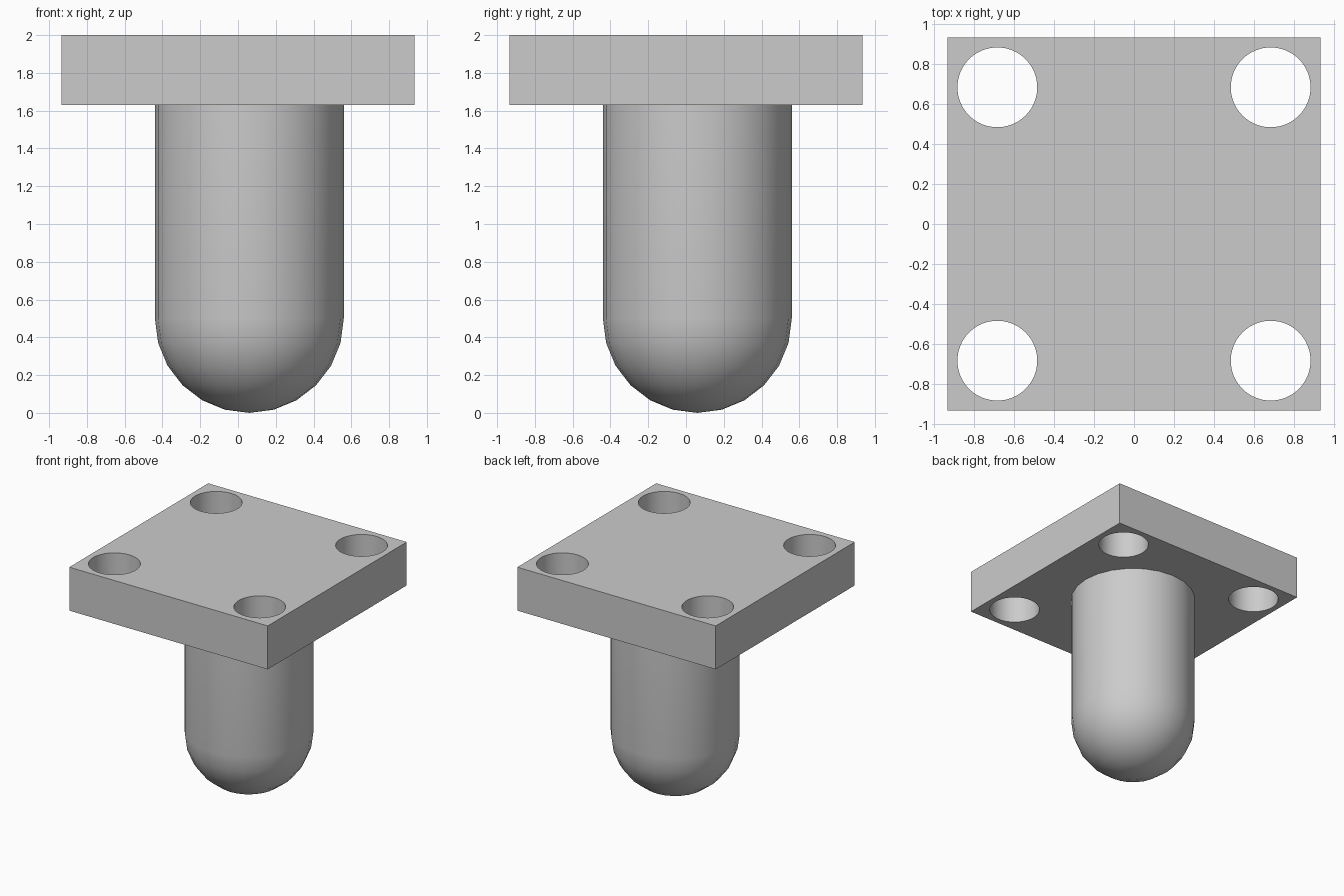
import bpy
import bmesh
from math import sin, cos, pi, radians
from mathutils import Matrix, Vector

if "Cube" in bpy.data.objects:
    bpy.data.objects.remove(bpy.data.objects["Cube"], do_unlink=True)

HALF, TOP, UNDER = 0.935, 2.0, 1.63   # plate half width, top and underside heights
HOLE_R, HOLE_POS = 0.2, 0.685
POST_R, POST_POS = 0.5, 0.06

grey = bpy.data.materials.new("plain_grey")
grey.use_nodes = True
colour = (0.6, 0.6, 0.6, 1)
grey.diffuse_color = colour
grey.node_tree.nodes["Principled BSDF"].inputs["Base Color"].default_value = colour


def finish(name, bm):
    """Turn a bmesh into a named grey object."""
    bmesh.ops.recalc_face_normals(bm, faces=bm.faces[:])
    mesh = bpy.data.meshes.new(name)
    bm.to_mesh(mesh)
    bm.free()
    mesh.materials.append(grey)
    obj = bpy.data.objects.new(name, mesh)
    bpy.context.scene.collection.objects.link(obj)
    return obj


def smooth(obj):
    bpy.ops.object.select_all(action='DESELECT')
    obj.select_set(True)
    bpy.context.view_layer.objects.active = obj
    bpy.ops.object.shade_smooth_by_angle(angle=radians(35))


# Cutters for the four bolt holes
middle = (TOP + UNDER) / 2
bm = bmesh.new()
for sx in (-1, 1):
    for sy in (-1, 1):
        place = Matrix.Translation((sx * HOLE_POS, sy * HOLE_POS, middle))
        bmesh.ops.create_cone(bm, cap_ends=True, segments=64, radius1=HOLE_R,
                              radius2=HOLE_R, depth=0.6, matrix=place)
cutter = finish("hole_cutter", bm)

# Square plate with holes
bm = bmesh.new()
size = Matrix.Diagonal((2 * HALF, 2 * HALF, TOP - UNDER, 1))
bmesh.ops.create_cube(bm, size=1, matrix=Matrix.Translation((0, 0, middle)) @ size)
plate = finish("mounting_plate", bm)
cut = plate.modifiers.new("holes", 'BOOLEAN')
cut.operation = 'DIFFERENCE'
cut.solver = 'EXACT'
cut.object = cutter
bpy.context.view_layer.objects.active = plate
plate.select_set(True)
bpy.ops.object.modifier_apply(modifier=cut.name)
bpy.data.objects.remove(cutter, do_unlink=True)
smooth(plate)

# Round post with a domed end, spun from its half profile
STEPS = 6
profile = [(POST_R * sin(i * pi / 2 / STEPS), POST_R - POST_R * cos(i * pi / 2 / STEPS))
           for i in range(STEPS + 1)]
profile.append((POST_R, UNDER))
bm = bmesh.new()
axis = Vector((POST_POS, POST_POS, 0))
verts = [bm.verts.new(axis + Vector((r, 0, z))) for r, z in profile]
edges = [bm.edges.new(pair) for pair in zip(verts, verts[1:])]
bmesh.ops.spin(bm, geom=verts + edges, cent=axis, axis=(0, 0, 1),
               angle=2 * pi, steps=4 * STEPS, use_merge=False)
bmesh.ops.remove_doubles(bm, verts=bm.verts[:], dist=0.0005)
rim = [e for e in bm.edges if e.is_boundary]
bmesh.ops.holes_fill(bm, edges=rim, sides=0)
smooth(finish("domed_post", bm))
